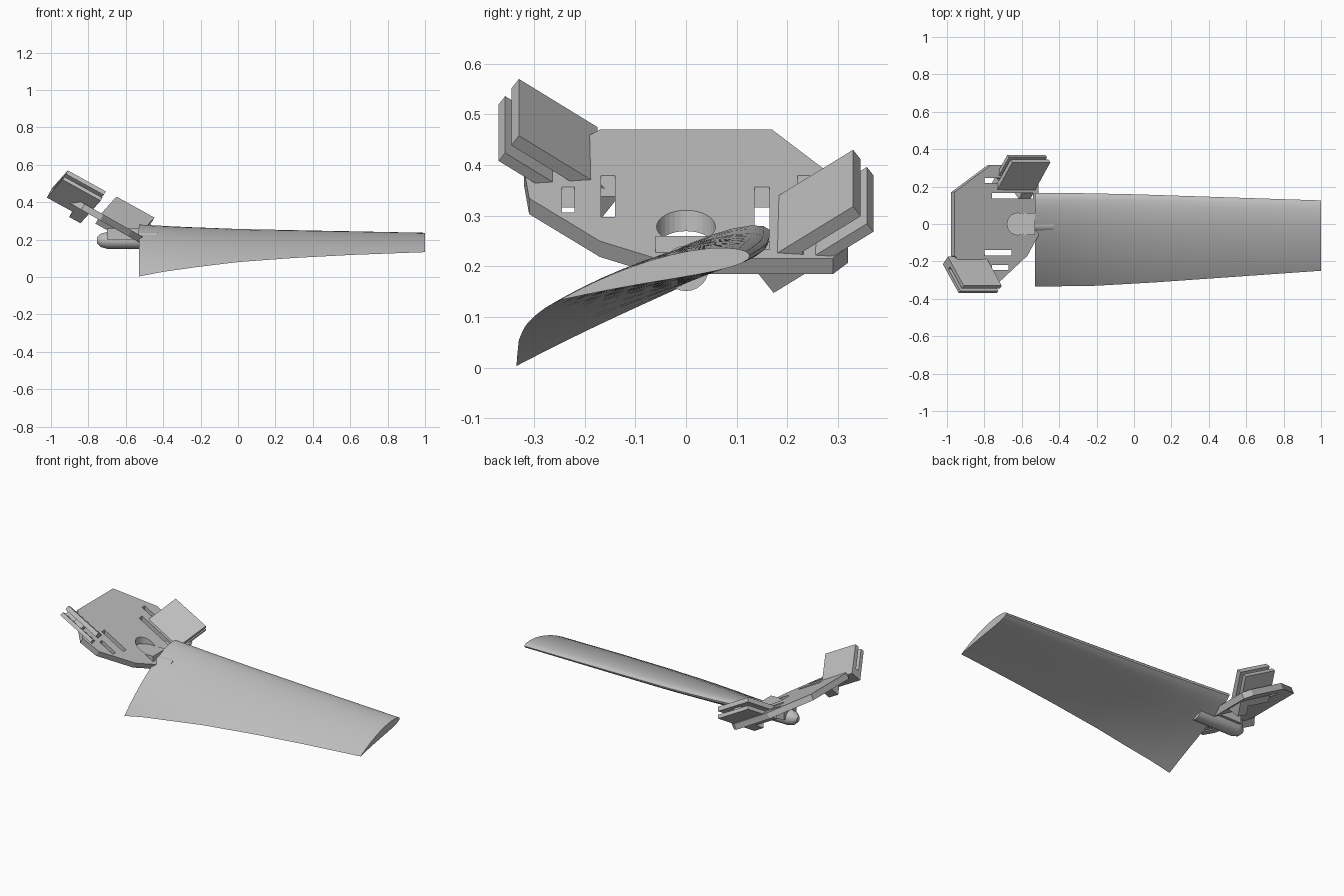
import bpy, bmesh, math
from mathutils import Vector

if "Cube" in bpy.data.objects:
    bpy.data.objects.remove(bpy.data.objects["Cube"])

grey = bpy.data.materials.new("plain_grey")
grey.use_nodes = True
COLOUR = (0.52, 0.52, 0.52, 1)
grey.diffuse_color = COLOUR
grey.node_tree.nodes["Principled BSDF"].inputs["Base Color"].default_value = COLOUR


def finish(name, bm, helper=False):
    bmesh.ops.recalc_face_normals(bm, faces=bm.faces)
    mesh = bpy.data.meshes.new(name)
    bm.to_mesh(mesh)
    bm.free()
    mesh.materials.append(grey)
    obj = bpy.data.objects.new(name, mesh)
    bpy.context.scene.collection.objects.link(obj)
    obj.hide_render = helper
    if helper:
        obj.hide_viewport = True
    return obj


def smooth(obj, angle=35):
    bpy.ops.object.select_all(action='DESELECT')
    obj.select_set(True)
    bpy.context.view_layer.objects.active = obj
    bpy.ops.object.shade_smooth_by_angle(angle=math.radians(angle))


def loft(bm, rings):
    """Skin a list of closed rings and cap both ends."""
    loops = [[bm.verts.new(p) for p in ring] for ring in rings]
    count = len(loops[0])
    for a, b in zip(loops, loops[1:]):
        for i in range(count):
            j = (i + 1) % count
            bm.faces.new((a[i], a[j], b[j], b[i]))
    bm.faces.new(loops[0])
    bm.faces.new(loops[-1])


def slab(bm, corner, u, v, w, ru=(0, 1), rv=(0, 1), rw=(0, 1)):
    """Box spanned by ranges along three edge vectors."""
    rings = []
    for c in rw:
        rings.append([corner + u * a + v * b + w * c
                      for a, b in ((ru[0], rv[0]), (ru[1], rv[0]),
                                   (ru[1], rv[1]), (ru[0], rv[1]))])
    loft(bm, rings)


# Blade: a twisted, tapering wing section lofted along x
def along(keys, x):
    for (x0, v0), (x1, v1) in zip(keys, keys[1:]):
        if x <= x1:
            return v0 + (v1 - v0) * (x - x0) / (x1 - x0)
    return keys[-1][1]


def foil(s, side):
    half = 0.6 * (0.2969 * math.sqrt(s) - 0.126 * s - 0.3516 * s ** 2
                  + 0.2843 * s ** 3 - 0.1036 * s ** 4)
    return 0.14 * s * (1 - s) + side * half * 1.05


trail_y = [(-.53, -.335), (-.2, -.33), (.1, -.313), (1, -.25)]
trail_z = [(-.53, .003), (-.4, .028), (-.2, .056), (0, .08), (.3, .102), (.6, .118), (1, .133)]
lead_y = [(-.53, .165), (-.3, .165), (0, .159), (1, .126)]
lead_z = [(-.53, .272), (-.3, .257), (0, .244), (.4, .234), (1, .222)]
steps = 14
params = [(0.5 - 0.5 * math.cos(math.pi * i / steps), 1) for i in range(steps, -1, -1)]
params += [(s, -1) for s, _ in reversed(params[1:-1])]
rings = []
for i in range(25):
    x = -.53 + 1.53 * i / 24
    lead = Vector((x, along(lead_y, x), along(lead_z, x)))
    chord = Vector((x, along(trail_y, x), along(trail_z, x))) - lead
    up = Vector((0, chord.z, -chord.y))
    rings.append([lead + chord * s + up * foil(s, side) for s, side in params])
bm = bmesh.new()
loft(bm, rings)
smooth(finish("blade", bm))

# Mounting plate: a sloping outline given thickness along its normal
def plate_z(x):
    return .47 - .565 * (x + .96)


outline = [(-.96, .17), (-.96, -.17), (-.82, -.32), (-.72, -.31), (-.57, -.17),
           (-.51, -.06), (-.51, .29), (-.55, .32), (-.765, .315)]
normal = Vector((.49, 0, .87))
top = [Vector((x, y, plate_z(x))) for x, y in outline]
bm = bmesh.new()
loft(bm, [top, [p - normal * .036 for p in top]])
plate = finish("mounting_plate", bm)

# Cutters: the round hole and the long slots
bm = bmesh.new()
loft(bm, [[(-.62 + .058 * math.cos(a), .058 * math.sin(a), z)
           for a in (math.tau * k / 32 for k in range(32))] for z in (.1, .6)])
for x0, x1, y0, y1 in [(-.8, -.655, -.168, -.14), (-.76, -.54, .135, .165),
                       (-.76, -.67, -.245, -.22), (-.8, -.7, .22, .245)]:
    slab(bm, Vector((x0, y0, .1)), Vector((x1 - x0, 0, 0)),
         Vector((0, y1 - y0, 0)), Vector((0, 0, .5)))
cutter = finish("hole_cutter", bm, True)
cut = plate.modifiers.new("holes", 'BOOLEAN')
cut.object = cutter
cut.solver = 'EXACT'

# Slotted clamp blocks: mirrored front to back and shifted along the plate
for name, side, corner in (("front_clamp", 1, Vector((-.91, -.33, .57))),
                           ("rear_clamp", -1, Vector((-.65, .33, .43)))):
    u = Vector((.203, 0, -.112))
    v = Vector((-.085, .155 * side, -.095))
    w = Vector((-.027, -.04 * side, -.05))
    bm = bmesh.new()
    slab(bm, corner, u, v, w, rw=(0, .38))
    slab(bm, corner, u, v, w, rw=(.68, 1))
    slab(bm, corner, u, v, w, rv=(.75, 1), rw=(.38, .68))
    slab(bm, corner, u, v, w, ru=(.35, .6), rv=(.12, .75), rw=(.38, .68))
    slab(bm, corner, u, v, w, ru=(.7, 1), rv=(1, 1.27))
    finish(name, bm)

# Pivot pin below the plate, with a tapered inner end
rings = []
for x, r in ((-.755, .015), (-.735, .035), (-.7, .045), (-.43, .045)):
    rings.append([(x, r * math.cos(a), .196 + r * math.sin(a))
                  for a in (math.tau * k / 24 for k in range(24))])
bm = bmesh.new()
loft(bm, rings)
smooth(finish("pivot_pin", bm))

# Flat keeper joining the pin to the plate
bm = bmesh.new()
slab(bm, Vector((-.7, -.06, .2)), Vector((.17, 0, 0)), Vector((0, .12, 0)), Vector((0, 0, .06)))
finish("pin_keeper", bm)
